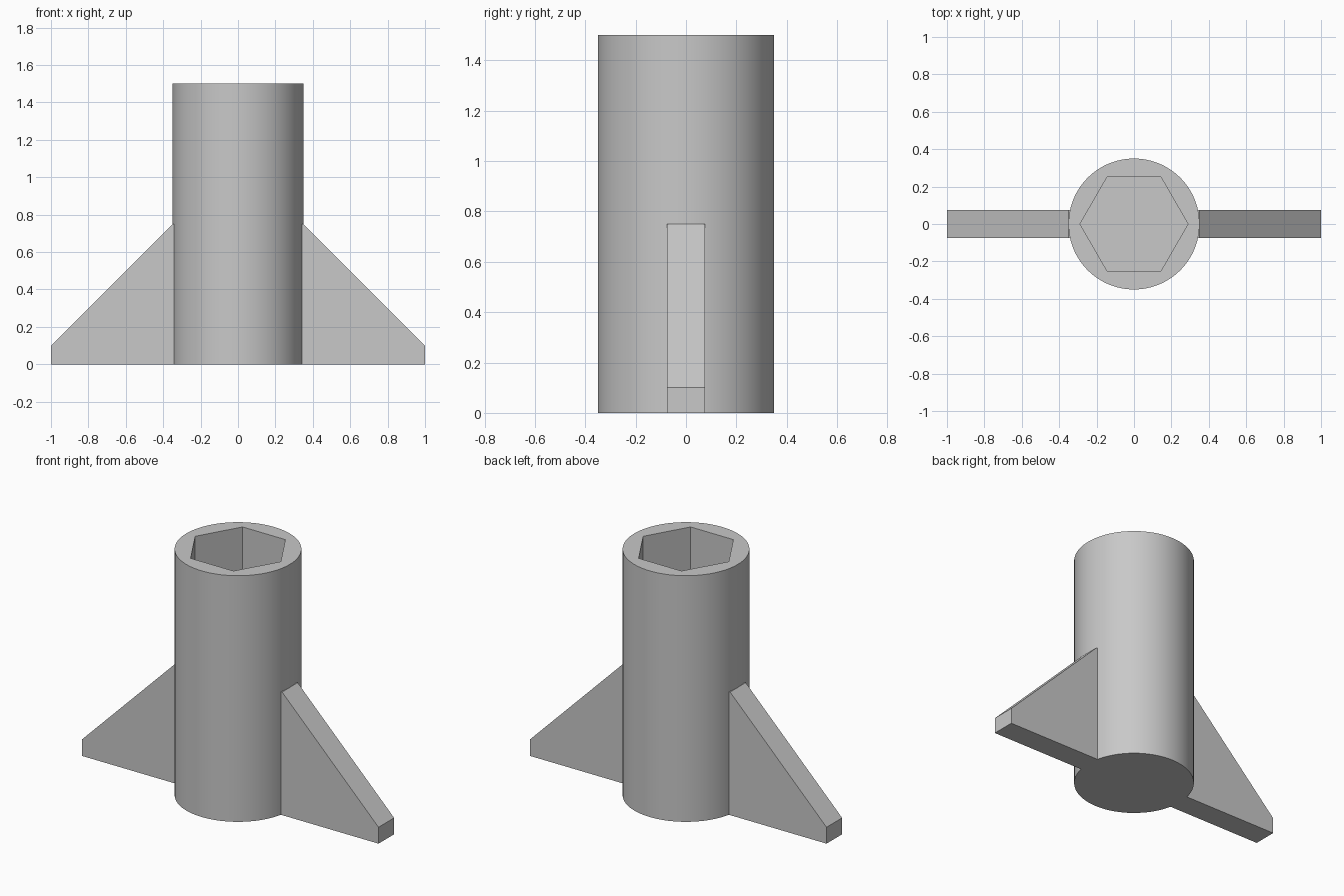
import bpy, bmesh, math

cube = bpy.data.objects.get("Cube")
if cube:
    bpy.data.objects.remove(cube, do_unlink=True)

HEIGHT = 1.5
RADIUS = 0.35
SOCKET_RADIUS = 0.25 / math.cos(math.pi / 6)
SOCKET_DEPTH = 1.0
FIN_HALF = 0.075

grey = bpy.data.materials.new("grey")
grey.use_nodes = True
grey.diffuse_color = (0.58, 0.58, 0.58, 1)
grey.node_tree.nodes["Principled BSDF"].inputs["Base Color"].default_value = grey.diffuse_color


def prism(name, points, place, offset):
    """Extrude a flat outline along an offset vector."""
    bm = bmesh.new()
    face = bm.faces.new([bm.verts.new(place(a, b)) for a, b in points])
    new = bmesh.ops.extrude_face_region(bm, geom=[face], use_keep_orig=True)["geom"]
    bmesh.ops.translate(bm, vec=offset, verts=[v for v in new if isinstance(v, bmesh.types.BMVert)])
    bmesh.ops.recalc_face_normals(bm, faces=bm.faces)
    mesh = bpy.data.meshes.new(name)
    bm.to_mesh(mesh)
    bm.free()
    mesh.materials.append(grey)
    obj = bpy.data.objects.new(name, mesh)
    bpy.context.collection.objects.link(obj)
    return obj


def ring(radius, sides):
    angles = [math.tau * i / sides for i in range(sides)]
    return [(radius * math.cos(a), radius * math.sin(a)) for a in angles]


# Round body with a blind hexagonal socket in its top
body = prism("body", ring(RADIUS, 96), lambda a, b: (a, b, 0), (0, 0, HEIGHT))
cutter = prism("socket_cutter", ring(SOCKET_RADIUS, 6),
               lambda a, b: (a, b, HEIGHT - SOCKET_DEPTH), (0, 0, SOCKET_DEPTH + 0.1))
cutter.hide_render = True
cut = body.modifiers.new("socket", 'BOOLEAN')
cut.operation = 'DIFFERENCE'
cut.solver = 'EXACT'
cut.object = cutter
bpy.context.view_layer.objects.active = body
body.select_set(True)
bpy.ops.object.modifier_apply(modifier=cut.name)
bpy.data.objects.remove(cutter, do_unlink=True)
bpy.ops.object.shade_smooth_by_angle(angle=math.radians(30))

# Sloped fins, rooted inside the body wall
outline = [(0.32, 0), (1, 0), (1, 0.1), (RADIUS, 0.75), (0.32, 0.75)]
for name, side in (("left_fin", 1), ("right_fin", -1)):
    prism(name, outline, lambda a, b: (side * a, -FIN_HALF, b), (0, 2 * FIN_HALF, 0))
